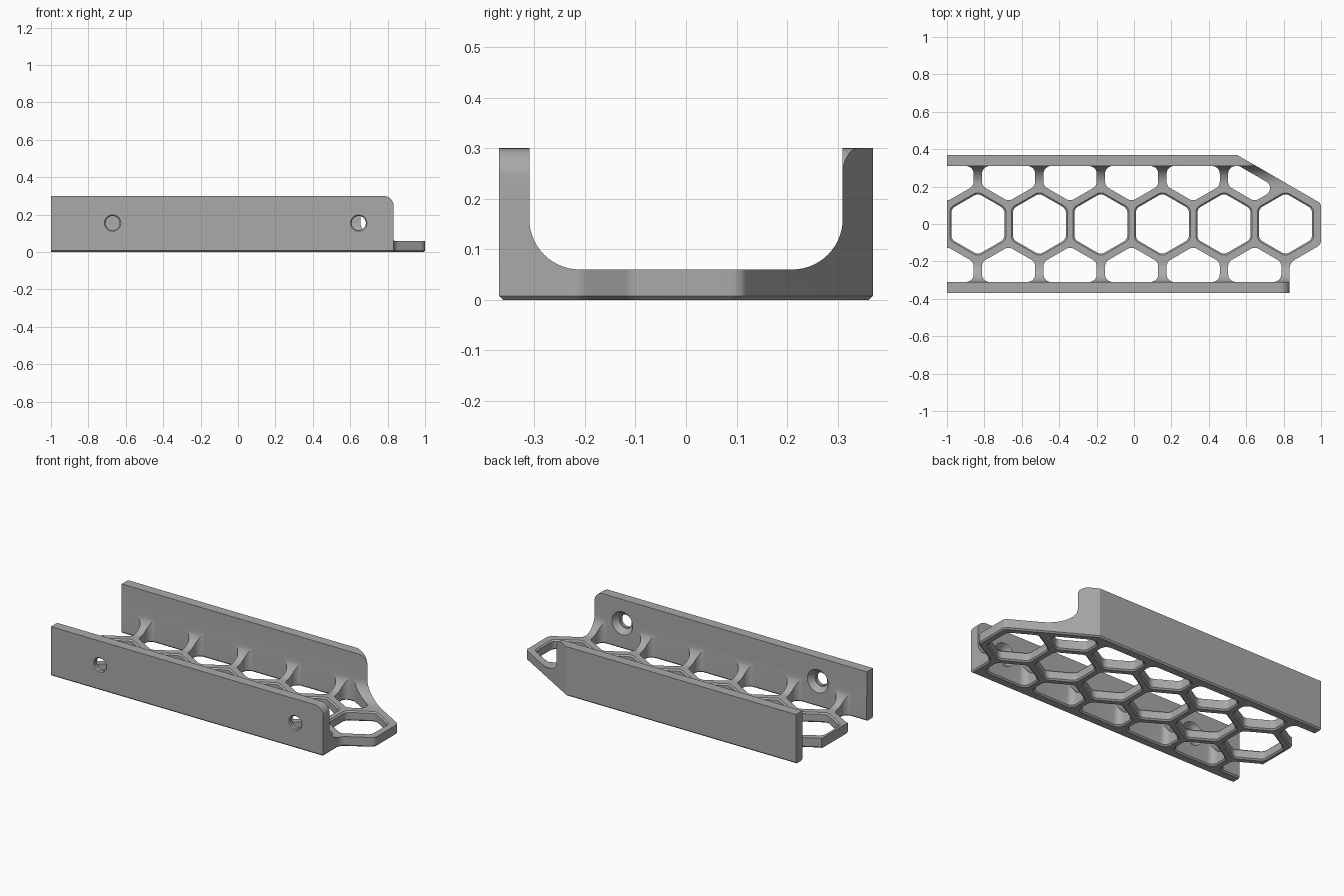
import bpy, bmesh, math
from mathutils import Vector

if "Cube" in bpy.data.objects:
    bpy.data.objects.remove(bpy.data.objects["Cube"])

PITCH, APO, HEX_X = 0.329, 0.142, 0.81   # honeycomb pitch, hole half width, last hole centre
ROW = PITCH * math.sqrt(3) / 2           # row spacing
R = APO * 2 / math.sqrt(3)               # hole corner radius
WALL, HALF, TOP, FLOOR, CH = 0.31, 0.37, 0.30, 0.06, 0.008


def offset(pts, d):
    """Move every edge of a counter-clockwise outline outward by d."""
    out = []
    for i, (x, y, r) in enumerate(pts):
        p = Vector((x, y))
        a = (p - Vector(pts[i - 1][:2])).normalized()
        b = (Vector(pts[(i + 1) % len(pts)][:2]) - p).normalized()
        na, nb = Vector((a.y, -a.x)), Vector((b.y, -b.x))
        q = p + (na + nb) * d / (1 + na.dot(nb))
        out.append((q.x, q.y, r))
    return out


def rounded(pts, seg=8):
    """Replace corners (x, y, radius) with arcs."""
    out = []
    for i, (x, y, r) in enumerate(pts):
        p = Vector((x, y))
        if r == 0:
            out.append(p)
            continue
        a = (Vector(pts[i - 1][:2]) - p).normalized()
        b = (Vector(pts[(i + 1) % len(pts)][:2]) - p).normalized()
        half = a.angle(b) / 2
        c = p + (a + b).normalized() * r / math.sin(half)
        t = r / math.tan(half)
        va, vb = p + a * t - c, p + b * t - c
        total = math.pi - 2 * half
        for k in range(seg + 1):
            s = k / seg
            out.append(c + (va * math.sin((1 - s) * total) + vb * math.sin(s * total)) / math.sin(total))
    return out


def up(a, b, h): return (a, b, h)
def along_x(a, b, h): return (h, a, b)
def along_y(a, b, h): return (a, h, b)


def loft(name, loops, to_xyz):
    """Solid through loops [(points, height), ...] of rising height, faces outward."""
    first = loops[0][0]
    n = len(first)
    area = sum(first[i - 1][0] * first[i][1] - first[i][0] * first[i - 1][1] for i in range(n))
    bm = bmesh.new()
    rings = [[bm.verts.new(to_xyz(p[0], p[1], h)) for p in pts] for pts, h in loops]
    faces = [tuple(reversed(rings[0])), tuple(rings[-1])]
    for lo, hi in zip(rings, rings[1:]):
        faces += [(lo[i], lo[(i + 1) % n], hi[(i + 1) % n], hi[i]) for i in range(n)]
    flip = (area < 0) != (to_xyz is along_y)
    for f in faces:
        bm.faces.new(tuple(reversed(f)) if flip else f)
    bm.normal_update()
    me = bpy.data.meshes.new(name)
    bm.to_mesh(me)
    bm.free()
    ob = bpy.data.objects.new(name, me)
    bpy.context.collection.objects.link(ob)
    return ob


def boolean(target, tool, op='DIFFERENCE'):
    bpy.ops.object.select_all(action='DESELECT')
    bpy.context.view_layer.objects.active = target
    target.select_set(True)
    for solver in ('EXACT', 'MANIFOLD', 'FLOAT'):
        backup = target.data.copy()
        m = target.modifiers.new("cut", 'BOOLEAN')
        m.operation, m.solver, m.object = op, solver, tool
        bpy.context.view_layer.update()
        bpy.ops.object.modifier_apply(modifier=m.name)
        if len(target.data.polygons):
            break
        target.data = backup
    bpy.data.objects.remove(tool, do_unlink=True)


def cut_opening(pts, flare_top):
    """Vertical rounded opening with chamfered rims."""
    levels = [(-0.05, CH), (0, CH), (CH, 0)]
    levels += [(FLOOR - CH, 0), (FLOOR, CH), (0.1, CH)] if flare_top else [(0.28, 0)]
    loops = [(rounded(offset(pts, d)), z) for z, d in levels]
    boolean(tray, loft("opening_cutter", loops, up))


# Channel: floor and two walls with inner fillets
section = [(-HALF - 0.1, -0.1, 0), (HALF + 0.1, -0.1, 0), (HALF + 0.1, TOP, 0), (WALL, TOP, 0),
           (WALL, FLOOR, 0.1), (-WALL, FLOOR, 0.1), (-WALL, TOP, 0), (-HALF - 0.1, TOP, 0)]
sec = rounded(section, 14)
tray = loft("honeycomb_tray", [(sec, -1), (sec, 1.2)], along_x)

# Plan outline with slanted nose and chamfered underside
end = HEX_X + 0.0225
plan = [(-1.3, -HALF, 0), (end, -HALF, 0), (end, -0.207, 0.05), (1, -0.11, 0.04),
        (1, 0.11, 0.03), (0.55, HALF, 0), (-1.3, HALF, 0)]
loops = [(rounded(offset(plan, d)), z) for z, d in ((0, -CH), (CH, 0), (0.5, 0))]
boolean(tray, loft("plan_cutter", loops, up), 'INTERSECT')

# Rounded upper wall ends
for xe, r, y0, y1 in ((end, 0.055, -0.5, -0.25), (0.655, 0.055, 0.25, 0.5)):
    pts = [(xe + 0.3, TOP + 0.1), (xe - r, TOP + 0.1)]
    pts += [(xe - r + r * math.sin(a), TOP - r + r * math.cos(a))
            for a in (k * math.pi / 20 for k in range(11))]
    pts.append((xe + 0.3, TOP - r))
    boolean(tray, loft("end_cutter", [(pts, y0), (pts, y1)], along_y))

# Middle row of hexagon openings
for i in range(6):
    cx = HEX_X - i * PITCH
    cut_opening([(cx + R * math.cos(math.radians(30 + 60 * k)),
                  R * math.sin(math.radians(30 + 60 * k)), 0.04) for k in range(6)], True)

# Outer rows, cut short by the walls
edge = WALL - 0.0005
for i in range(6):
    cx = HEX_X - (i + 0.5) * PITCH
    low, mid = ROW - R, ROW - R / 2
    half_hex = [(cx, low, 0.04), (cx + APO, mid, 0.04), (cx + APO, edge, 0.04),
                (cx - APO, edge, 0.04), (cx - APO, mid, 0.04)]
    cut_opening([(x, -y, r) for x, y, r in reversed(half_hex)], False)
    if i == 0:  # follows the slanted nose
        half_hex[1:3] = [(0.767, 0.192, 0.04), (0.563, edge, 0.03)]
    cut_opening(half_hex, False)

# Countersunk screw holes in the front wall
for cx in (HEX_X - 0.5 * PITCH, HEX_X - 4.5 * PITCH):
    loops = []
    for y, r in ((-0.45, 0.044), (-HALF, 0.044), (-HALF + 0.006, 0.038), (-0.346, 0.038),
                 (-0.345, 0.045), (-WALL, 0.07), (-0.25, 0.07)):
        loops.append(([(cx + r * math.cos(k * math.pi / 16), 0.155 + r * math.sin(k * math.pi / 16))
                       for k in range(32)], y))
    boolean(tray, loft("screw_cutter", loops, along_y))

# Finish
grey = bpy.data.materials.new("grey plastic")
grey.diffuse_color = (0.40, 0.40, 0.40, 1)
grey.use_nodes = True
grey.node_tree.nodes["Principled BSDF"].inputs["Base Color"].default_value = grey.diffuse_color
tray.data.materials.clear()
tray.data.materials.append(grey)
for f in tray.data.polygons:
    f.material_index = 0
bpy.ops.object.select_all(action='DESELECT')
bpy.context.view_layer.objects.active = tray
tray.select_set(True)
bpy.ops.object.shade_smooth_by_angle(angle=math.radians(30))
